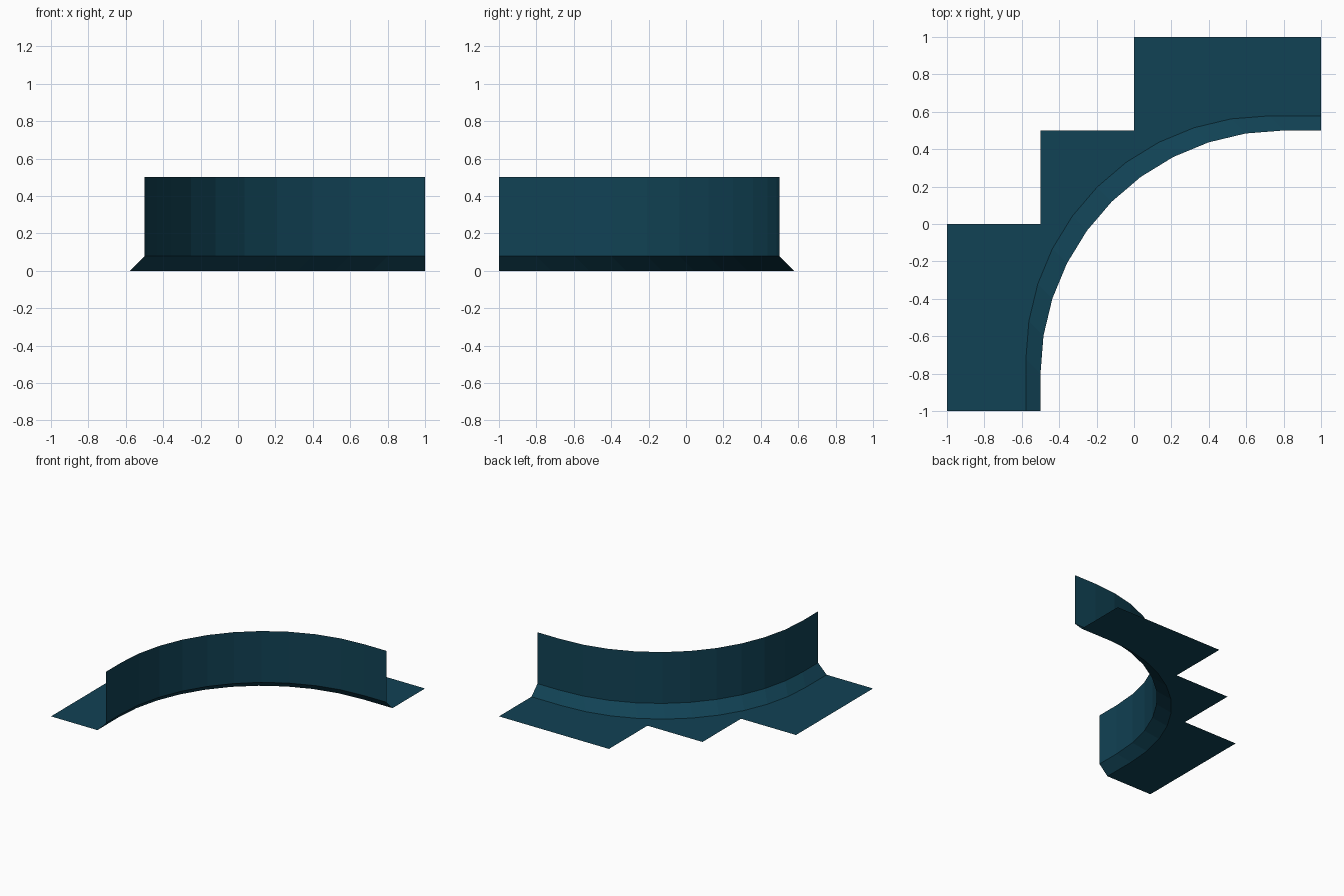
import bpy, bmesh, math

cube = bpy.data.objects.get("Cube")
if cube:
    bpy.data.objects.remove(cube, do_unlink=True)

RADIUS, SEGMENTS = 1.3, 10
SKIRT, HEIGHT = 0.078, 0.5

teal = bpy.data.materials.new("dark_teal")
teal.use_nodes = True
color = (0.0055, 0.054, 0.089, 1)
teal.diffuse_color = color
teal.node_tree.nodes["Principled BSDF"].inputs["Base Color"].default_value = color


def curve(offset, z):
    """Quarter bend with straight ends, shifted diagonally outwards."""
    c = 0.8 - offset
    pts = [(-0.5 - offset, -1, z)]
    for i in range(SEGMENTS + 1):
        a = math.radians(90) * i / SEGMENTS
        pts.append((c - RADIUS * math.cos(a), -c + RADIUS * math.sin(a), z))
    pts.append((1, 0.5 + offset, z))
    return pts


def finish(name, bm):
    mesh = bpy.data.meshes.new(name)
    bm.to_mesh(mesh)
    bm.free()
    mesh.materials.append(teal)
    obj = bpy.data.objects.new(name, mesh)
    bpy.context.collection.objects.link(obj)


def strip(name, lower, upper):
    """Band of quads between two matching rows, facing the stepped side."""
    bm = bmesh.new()
    lo = [bm.verts.new(p) for p in lower]
    up = [bm.verts.new(p) for p in upper]
    for i in range(len(lo) - 1):
        bm.faces.new((lo[i + 1], lo[i], up[i], up[i + 1]))
    finish(name, bm)


outer_foot = curve(SKIRT, 0)
wall_foot = curve(0, SKIRT)
wall_top = curve(0, HEIGHT)

# Curved wall and the sloped skirt below it
strip("curved_wall", wall_foot, wall_top)
strip("sloped_skirt", outer_foot, wall_foot)

# Flat floor with a stepped outer edge
steps = [(1, 1), (0, 1), (0, 0.5), (-0.5, 0.5), (-0.5, 0), (-1, 0), (-1, -1)]
bm = bmesh.new()
outline = outer_foot + [(x, y, 0) for x, y in steps]
floor = bm.faces.new([bm.verts.new(p) for p in outline])
floor.normal_update()
if floor.normal.z < 0:
    floor.normal_flip()
bmesh.ops.triangulate(bm, faces=bm.faces[:], ngon_method='EAR_CLIP')
finish("stepped_floor", bm)
